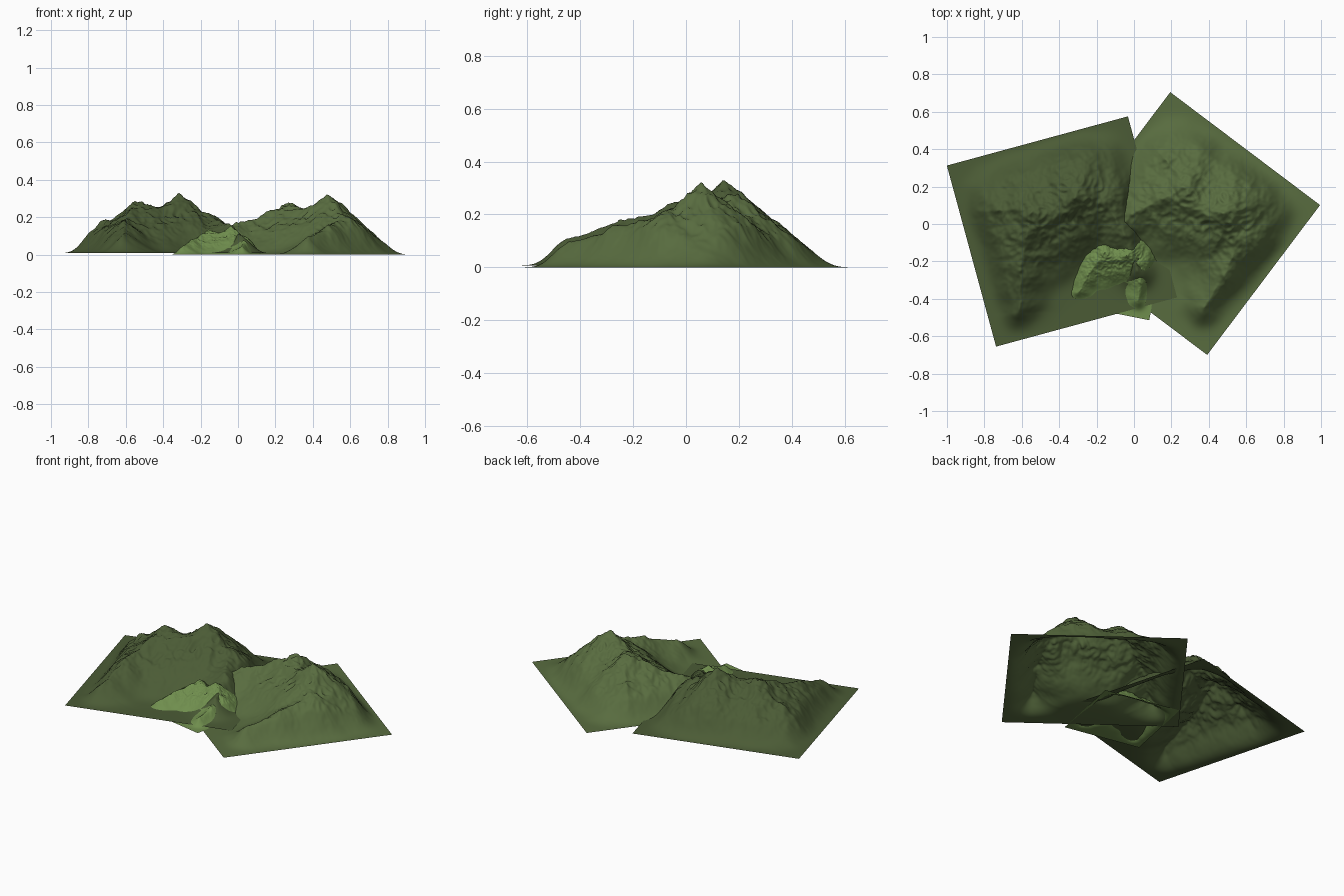
import bpy, math
from mathutils import Vector, noise

if "Cube" in bpy.data.objects:
    bpy.data.objects.remove(bpy.data.objects["Cube"])

N = 150          # grid resolution of each terrain patch
PEAK = 0.32      # summit height of a unit patch

# Horseshoe ridge and back spurs of the mountain: (x, y, height)
RIDGES = [
    [(-.33, -.36, .10), (-.27, -.14, .165), (-.20, .03, .225), (-.117, .123, .275),
     (0, .12, .25), (.114, .162, .31), (.25, .10, .205), (.31, -.10, .15), (.34, -.30, .10)],
    [(-.117, .123, .275), (-.30, .20, .165), (-.40, .22, .09)],
    [(-.117, .123, .27), (-.16, .32, .15)],
    [(.114, .162, .31), (.14, .36, .16)],
    [(.25, .10, .205), (.40, .17, .11)],
]


def smooth(t):
    t = max(0.0, min(1.0, t))
    return t * t * (3 - 2 * t)


def ridge_height(x, y):
    # soft maximum of sloping walls falling away from every ridge segment
    total = 1.0
    k = 45
    for line in RIDGES:
        for (ax, ay, ah), (bx, by, bh) in zip(line, line[1:]):
            dx, dy = bx - ax, by - ay
            t = max(0, min(1, ((x - ax) * dx + (y - ay) * dy) / (dx * dx + dy * dy)))
            d = math.hypot(x - ax - t * dx, y - ay - t * dy)
            h = ah + t * (bh - ah) - 0.8 * d
            total += math.exp(k * h) if h > -.3 else 0
    return math.log(total) / k


def height(x, y):
    p = Vector((x, y, 0.37))
    # warp the ridges a little so they wander
    wx = x + 0.02 * noise.noise(p * 9)
    wy = y + 0.02 * noise.noise(p * 9 + Vector((5, 2, 1)))
    h = ridge_height(wx, wy)
    rough = noise.fractal(p * 15, 1.0, 2.0, 5)
    crag = 0.4 - abs(noise.noise(p * 22 + Vector((3, 7, 0))))
    h += smooth(h / 0.28) * (0.017 * rough + 0.028 * crag)
    # flat border
    edge = smooth((0.5 - abs(x)) / 0.16) * smooth((0.5 - abs(y)) / 0.16)
    return max(0.0, h * edge)


# Shared mountain patch
coords = [(i / N - .5, j / N - .5) for j in range(N + 1) for i in range(N + 1)]
zs = [height(x, y) for x, y in coords]
scale = PEAK / max(zs)
verts = [(x, y, z * scale) for (x, y), z in zip(coords, zs)]
faces = []
for j in range(N):
    for i in range(N):
        a = j * (N + 1) + i
        faces.append((a, a + 1, a + N + 2, a + N + 1))


def mountain(name, loc, angle, size, color):
    me = bpy.data.meshes.new(name)
    me.from_pydata(verts, [], faces)
    me.polygons.foreach_set("use_smooth", [True] * len(faces))
    mat = bpy.data.materials.new(name + "_green")
    mat.diffuse_color = (*color, 1)
    mat.use_nodes = True
    mat.node_tree.nodes["Principled BSDF"].inputs["Base Color"].default_value = mat.diffuse_color
    me.materials.append(mat)
    ob = bpy.data.objects.new(name, me)
    bpy.context.collection.objects.link(ob)
    ob.location = loc
    ob.rotation_euler.z = math.radians(angle)
    ob.scale = (size,) * 3


# Two big mountains and a small hill in front
mountain("left_mountain", (-.385, -.04, .008), 15.2, 1.003, (.07, .105, .036))
mountain("right_mountain", (.2925, .0025, 0), -37, 1.003, (.098, .15, .05))
mountain("front_hill", (-.107, -.232, 0), -11.3, .48, (.16, .27, .075))
